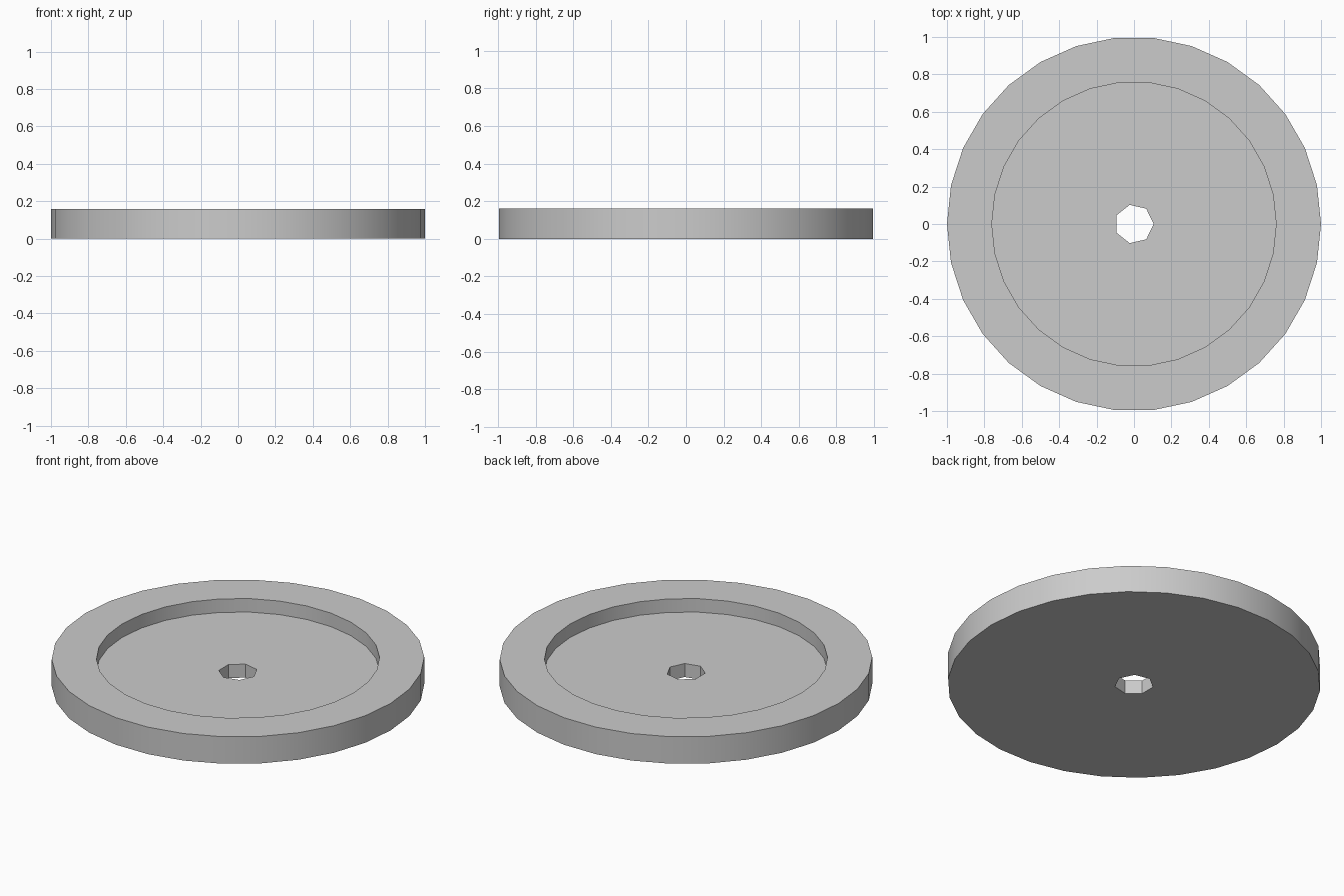
import bpy
import bmesh
from math import cos, sin, tau, radians

cube = bpy.data.objects.get("Cube")
if cube:
    bpy.data.objects.remove(cube, do_unlink=True)

HEIGHT, FLOOR = 0.16, 0.08
RIM_SIDES, HOLE_SIDES = 30, 7
OUTER, INNER, HOLE = 1.0, 0.76, 0.105

bm = bmesh.new()


def ring(radius, z, sides):
    """Corners of a regular polygon, the first on +x."""
    return [bm.verts.new((radius * cos(tau * i / sides), radius * sin(tau * i / sides), z))
            for i in range(sides)]


def join(a, b):
    """Skin two rings, which may have different numbers of corners."""
    na, nb = len(a), len(b)
    i = j = 0
    while i < na or j < nb:
        a0, a1 = a[i % na], a[(i + 1) % na]
        b0, b1 = b[j % nb], b[(j + 1) % nb]
        if na == nb:
            bm.faces.new((a0, a1, b1, b0))
            i, j = i + 1, j + 1
        elif j == nb or (i < na and (i + 1) * nb <= (j + 1) * na):
            bm.faces.new((a0, a1, b0))
            i += 1
        else:
            bm.faces.new((a0, b1, b0))
            j += 1


# Closed section: outer wall, rim, recess wall, floor, hole wall, underside
section = [
    ring(OUTER, 0, RIM_SIDES),
    ring(OUTER, HEIGHT, RIM_SIDES),
    ring(INNER, HEIGHT, RIM_SIDES),
    ring(INNER, FLOOR, RIM_SIDES),
    ring(HOLE, FLOOR, HOLE_SIDES),
    ring(HOLE, 0, HOLE_SIDES),
]
for k, loop in enumerate(section):
    join(loop, section[(k + 1) % len(section)])

mesh = bpy.data.meshes.new("recessed_disc")
bm.to_mesh(mesh)
bm.free()
disc = bpy.data.objects.new("recessed_disc", mesh)
bpy.context.collection.objects.link(disc)

# Single grey material
grey = bpy.data.materials.new("light_grey")
grey.use_nodes = True
colour = (0.6, 0.6, 0.6, 1)
grey.diffuse_color = colour
for node in grey.node_tree.nodes:
    if node.type == 'BSDF_PRINCIPLED':
        node.inputs["Base Color"].default_value = colour
mesh.materials.append(grey)

# Smooth round walls with sharp rims; the hole stays faceted
bpy.ops.object.select_all(action='DESELECT')
disc.select_set(True)
bpy.context.view_layer.objects.active = disc
bpy.ops.object.shade_smooth_by_angle(angle=radians(30))
